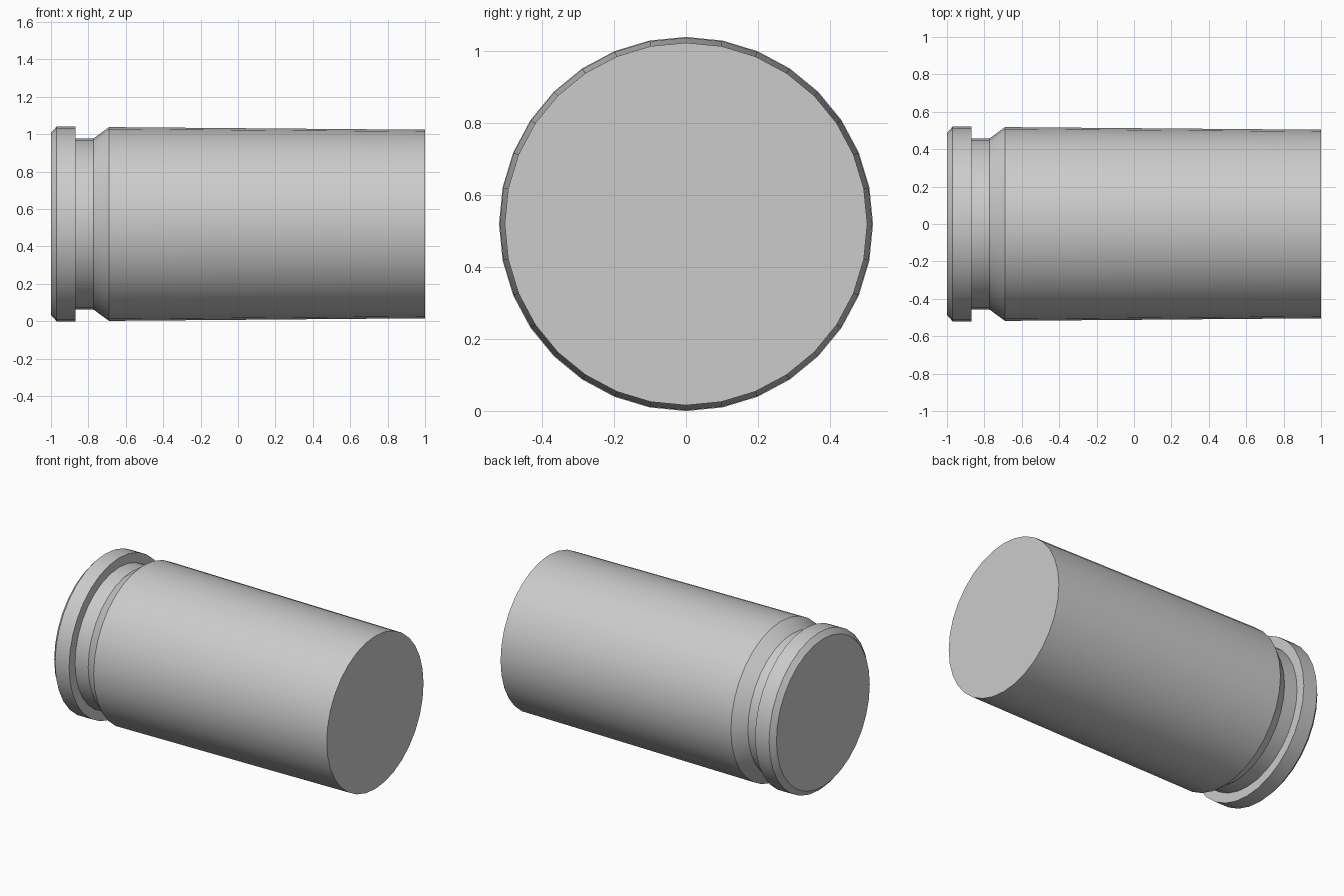
import bpy, bmesh, math

if "Cube" in bpy.data.objects:
    bpy.data.objects.remove(bpy.data.objects["Cube"])

SIDES = 32
AXIS_Z = 0.52

# Lathe profile along x: (x, radius) - chamfered rim, groove, shoulder, tapered body
profile = [(-1.0, 0.486), (-0.97, 0.52), (-0.868, 0.52), (-0.868, 0.458),
           (-0.772, 0.458), (-0.69, 0.518), (1.0, 0.504)]

bm = bmesh.new()
rings = []
for x, r in profile:
    rings.append([bm.verts.new((x,
                                r * math.cos(2 * math.pi * i / SIDES),
                                AXIS_Z + r * math.sin(2 * math.pi * i / SIDES)))
                  for i in range(SIDES)])

# Side walls
for a, b in zip(rings, rings[1:]):
    for i in range(SIDES):
        j = (i + 1) % SIDES
        bm.faces.new((a[i], a[j], b[j], b[i]))

# Flat end caps
bm.faces.new(rings[0])
bm.faces.new(rings[-1])
bmesh.ops.recalc_face_normals(bm, faces=bm.faces)

mesh = bpy.data.meshes.new("rimmed_casing")
bm.to_mesh(mesh)
bm.free()
casing = bpy.data.objects.new("rimmed_casing", mesh)
bpy.context.collection.objects.link(casing)

# Smooth round walls, crisp steps
bpy.context.view_layer.objects.active = casing
casing.select_set(True)
bpy.ops.object.shade_smooth_by_angle(angle=math.radians(30))
